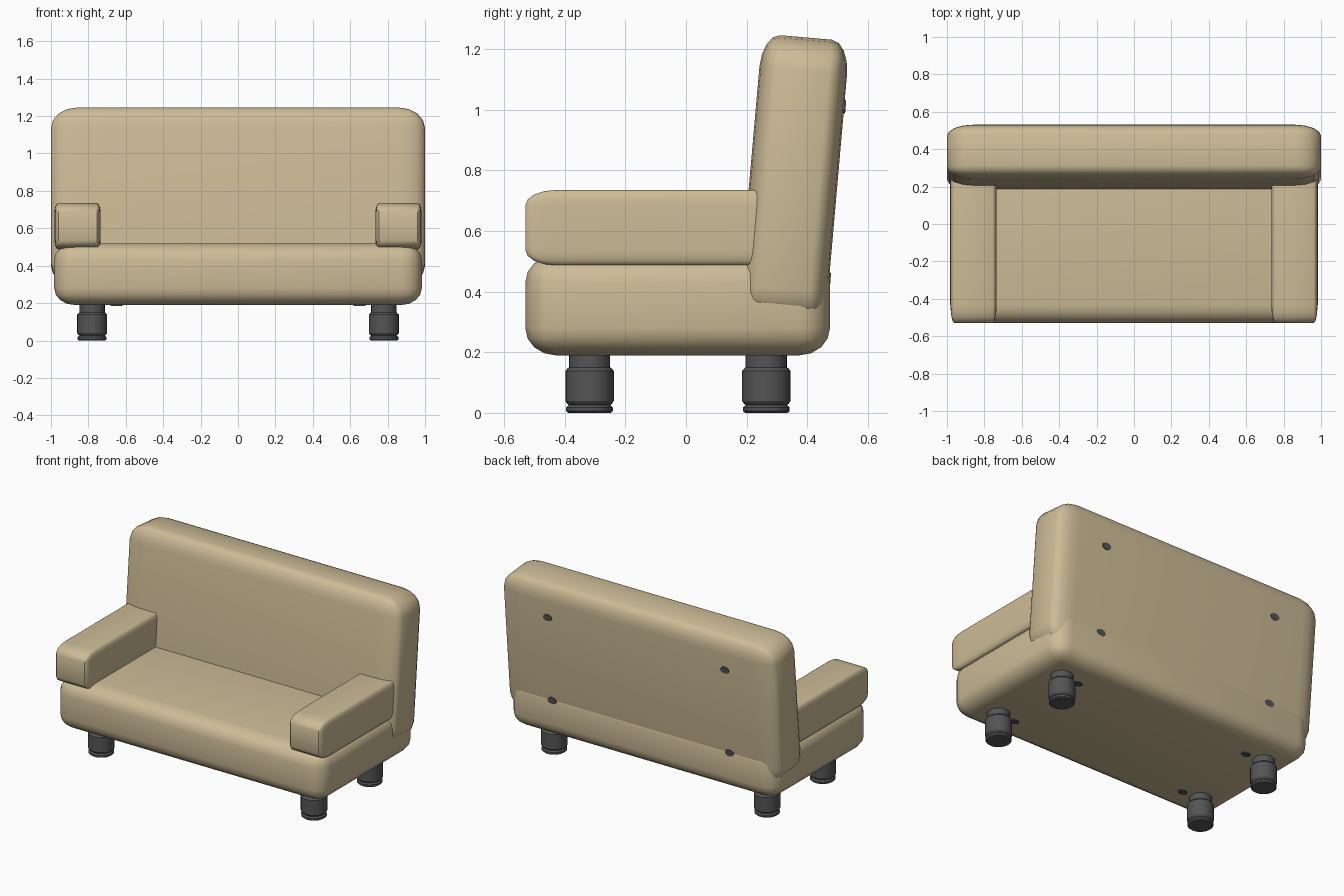
import bpy, bmesh, math
from mathutils import Matrix, Vector

if "Cube" in bpy.data.objects:
    bpy.data.objects.remove(bpy.data.objects["Cube"])


def material(name, rgb):
    m = bpy.data.materials.new(name)
    m.diffuse_color = (*rgb, 1)
    m.use_nodes = True
    m.node_tree.nodes["Principled BSDF"].inputs["Base Color"].default_value = m.diffuse_color
    return m


FABRIC = material("tan fabric", (0.61, 0.50, 0.31))
DARK = material("dark grey", (0.09, 0.09, 0.09))


def finish(bm, name, mat, matrix=Matrix(), angle=40):
    bmesh.ops.recalc_face_normals(bm, faces=bm.faces)
    me = bpy.data.meshes.new(name)
    bm.to_mesh(me)
    bm.free()
    me.materials.append(mat)
    ob = bpy.data.objects.new(name, me)
    bpy.context.collection.objects.link(ob)
    ob.matrix_world = matrix
    bpy.ops.object.select_all(action='DESELECT')
    ob.select_set(True)
    bpy.context.view_layer.objects.active = ob
    bpy.ops.object.shade_smooth_by_angle(angle=math.radians(angle))
    return ob


def cushion(name, half, radius, matrix):
    """Rounded box with its own rounding radius along each axis."""
    bm = bmesh.new()
    bmesh.ops.create_cube(bm, size=2)
    bmesh.ops.bevel(bm, geom=bm.edges[:], offset=0.5, segments=4,
                    profile=0.5, affect='EDGES')
    for v in bm.verts:
        v.co = Vector([math.copysign(h - r * (1 - abs(c)) / 0.5, c)
                       for c, h, r in zip(v.co, half, radius)])
    return finish(bm, name, FABRIC, matrix)


def screw_cap(name, matrix):
    """Thin oval disc, facing local z."""
    bm = bmesh.new()
    bmesh.ops.create_cone(bm, cap_ends=True, segments=16, radius1=1,
                          radius2=1, depth=0.008)
    bmesh.ops.scale(bm, vec=(0.032, 0.022, 1), verts=bm.verts)
    finish(bm, name, DARK, matrix)


def leg(name, x, y):
    """Turned leg spun from a profile of (radius, height)."""
    profile = [(0, 0), (0.07, 0), (0.077, 0.006), (0.077, 0.018), (0.068, 0.026),
               (0.074, 0.03), (0.08, 0.04), (0.08, 0.138), (0.072, 0.148),
               (0.068, 0.15), (0.068, 0.22), (0, 0.22)]
    bm = bmesh.new()
    vs = [bm.verts.new((r, 0, z)) for r, z in profile]
    es = [bm.edges.new(p) for p in zip(vs, vs[1:])]
    bmesh.ops.spin(bm, geom=vs + es, axis=(0, 0, 1), cent=(0, 0, 0),
                   angle=math.tau, steps=24)
    bmesh.ops.remove_doubles(bm, verts=bm.verts, dist=0.0005)
    finish(bm, name, DARK, Matrix.Translation((x, y, 0)), 30)


# Seat
cushion("seat", (0.983, 0.5025, 0.165), (0.11, 0.10, 0.09),
        Matrix.Translation((0, -0.0275, 0.355)))

# Backrest, leaning backwards
back = Matrix.Translation((0, 0.355, 0.768)) @ Matrix.Rotation(math.radians(-5), 4, 'X')
cushion("backrest", (1.0, 0.145, 0.472), (0.14, 0.06, 0.11), back)

for side, sx in (("left", -1), ("right", 1)):
    # Armrests
    cushion(side + "_armrest", (0.123, 0.445, 0.124), (0.02, 0.10, 0.05),
            Matrix.Translation((sx * 0.858, -0.085, 0.611)))
    # Legs and the caps beside them under the seat
    for place, y in (("front", -0.318), ("back", 0.265)):
        leg(f"{place}_{side}_leg", sx * 0.78, y)
        screw_cap(f"{place}_{side}_seat_cap",
                  Matrix.Translation((sx * 0.65, y - 0.01, 0.189)))
    # Caps on the rear of the backrest
    for place, z in (("upper", 0.255), ("lower", -0.316)):
        screw_cap(f"{place}_{side}_backrest_cap",
                  back @ Matrix.Translation((sx * 0.65, 0.146, z))
                  @ Matrix.Rotation(math.radians(90), 4, 'X'))
